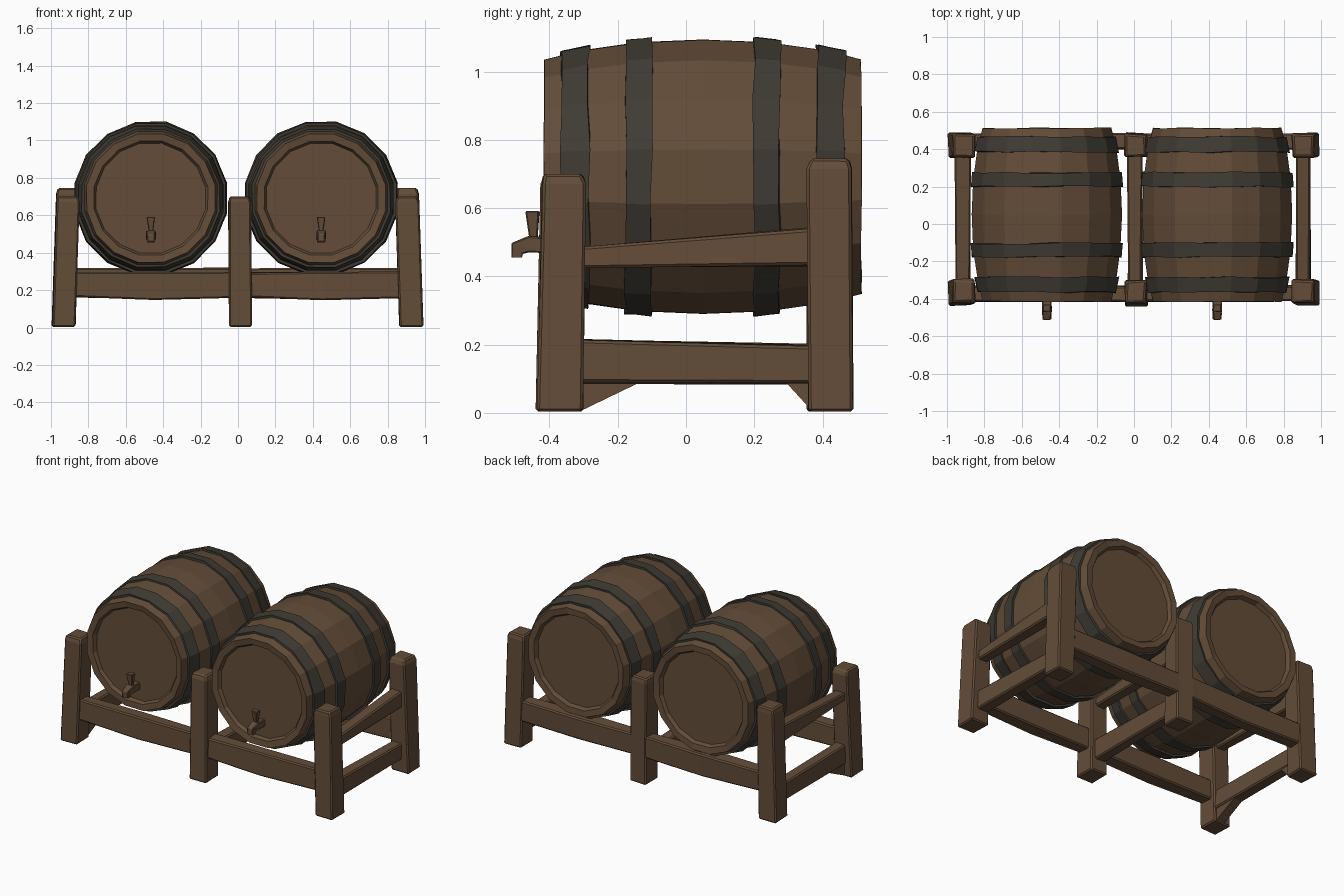
import bpy, bmesh, math, random
from mathutils import Vector

random.seed(4)
cube = bpy.data.objects.get("Cube")
if cube:
    bpy.data.objects.remove(cube, do_unlink=True)


def material(name, rgb):
    m = bpy.data.materials.new(name)
    m.use_nodes = True
    m.diffuse_color = (*rgb, 1)
    bsdf = m.node_tree.nodes["Principled BSDF"]
    bsdf.inputs["Base Color"].default_value = (*rgb, 1)
    bsdf.inputs["Roughness"].default_value = 0.9
    return m


WOOD = material("brown wood", (0.125, 0.073, 0.040))
IRON = material("dark iron", (0.050, 0.044, 0.034))
SIDES = 16


def jitter(amount):
    return random.uniform(-amount, amount)


def finish(name, bm, mat, bevel=0):
    bmesh.ops.recalc_face_normals(bm, faces=bm.faces)
    mesh = bpy.data.meshes.new(name)
    bm.to_mesh(mesh)
    bm.free()
    mesh.materials.append(mat)
    ob = bpy.data.objects.new(name, mesh)
    bpy.context.collection.objects.link(ob)
    if bevel:
        mod = ob.modifiers.new("worn edges", "BEVEL")
        mod.width = bevel
        mod.segments = 1
    return ob


def lathe(name, profile, mat, centre, closed=False, rough=0.0):
    """Turn (y, radius) points around the y axis."""
    bm = bmesh.new()
    cx, cz = centre
    rings = []
    for y, r in profile:
        ring = []
        for i in range(SIDES):
            a = 2 * math.pi * (i + 0.5) / SIDES
            rr = r + jitter(rough * 0.4)
            ring.append(bm.verts.new((cx + rr * math.cos(a), y + jitter(rough),
                                      cz + rr * math.sin(a))))
        rings.append(ring)
    pairs = list(zip(rings, rings[1:]))
    if closed:
        pairs.append((rings[-1], rings[0]))
    else:
        bm.faces.new(rings[0])
        bm.faces.new(rings[-1])
    for a, b in pairs:
        for i in range(SIDES):
            j = (i + 1) % SIDES
            bm.faces.new((a[i], a[j], b[j], b[i]))
    return finish(name, bm, mat)


def beam(name, sections, axis, rough=0.005, bevel=0.008):
    """Loft rectangles (centre, half sizes of the two other axes) along an axis."""
    bm = bmesh.new()
    u, v = [i for i in range(3) if i != axis]
    rings = []
    for centre, hu, hv in sections:
        ring = []
        for su, sv in ((-1, -1), (1, -1), (1, 1), (-1, 1)):
            p = Vector(centre)
            p[u] += su * hu + jitter(rough)
            p[v] += sv * hv + jitter(rough)
            ring.append(bm.verts.new(p))
        rings.append(ring)
    bm.faces.new(rings[0])
    bm.faces.new(rings[-1])
    for a, b in zip(rings, rings[1:]):
        for i in range(4):
            j = (i + 1) % 4
            bm.faces.new((a[i], a[j], b[j], b[i]))
    return finish(name, bm, WOOD, bevel)


# Barrels: bulging body with recessed heads
BODY = [(-.415, .35), (-.31, .376), (-.14, .401), (.05, .409),
        (.24, .401), (.42, .376), (.513, .35)]


def body_radius(y):
    for (y0, r0), (y1, r1) in zip(BODY, BODY[1:]):
        if y <= y1:
            return r0 + (r1 - r0) * (y - y0) / (y1 - y0)
    return BODY[-1][1]


HOOPS = {"front_hoop": (-.365, -.285), "front_middle_hoop": (-.177, -.103),
         "back_middle_hoop": (.2, .275), "back_hoop": (.385, .465)}

for side, x in (("right", -.466), ("left", .445)):
    centre = (x, .692)
    heads = [(-.388, .298), (-.41, .31)] + BODY + [(.508, .31), (.485, .298)]
    lathe(side + "_barrel", heads, WOOD, centre, rough=0.003)
    for hoop, (y0, y1) in HOOPS.items():
        r0, r1 = body_radius(y0), body_radius(y1)
        band = [(y0, r0 - .02), (y0, r0 + .013), (y1, r1 + .013), (y1, r1 - .02)]
        lathe(side + "_" + hoop, band, IRON, centre, closed=True, rough=0.006)

    # Tap: stem, down-turned spout and flared handle
    beam(side + "_tap_stem", [((x, -.38, .49), .022, .022),
                              ((x, -.46, .495), .026, .024),
                              ((x, -.512, .478), .02, .02)], 1, .002, .004)
    beam(side + "_tap_spout", [((x, -.496, .455), .02, .014),
                               ((x, -.49, .49), .024, .018)], 2, .002, 0)
    beam(side + "_tap_handle", [((x, -.447, .5), .01, .01),
                                ((x, -.45, .592), .022, .02)], 2, .002, .004)

# Posts: slightly splayed, the back row taller
for side, foot_x, top_x in (("right", -.932, -.91), ("middle", .012, .008),
                            ("left", .928, .905)):
    for row, foot_y, top_y, height in (("front", -.37, -.36, .70),
                                       ("back", .422, .42, .745)):
        if side == "middle" and row == "back":
            height = .70
        beam(f"{side}_{row}_post", [((foot_x, foot_y, .004), .062, .066),
                                    ((top_x, top_y, height - .03), .06, .063),
                                    ((top_x, top_y, height), .052, .056)], 2)

# Long rails across the front and back
for side, x0, x1 in (("right", -.9, 0), ("left", 0, .9)):
    mid = (x0 + x1) / 2
    for row, y, z in (("front", -.372, .228), ("back", .44, .25)):
        beam(f"{side}_{row}_rail", [((x0, y, z), .042, .066),
                                    ((mid, y, z - .006), .046, .074),
                                    ((x1, y, z + .002), .042, .068)], 0)

# Side rails: a level lower one and a sloping upper one on each frame
for side, x, z0, z1 in (("right", -.915, .525, .535), ("middle", .006, .47, .5),
                        ("left", .905, .455, .488)):
    beam(side + "_lower_rail", [((x, -.33, .15), .038, .064),
                                ((x, .4, .142), .036, .056)], 1)
    beam(side + "_upper_rail", [((x, -.33, z0), .036, .028),
                                ((x, .4, z1), .04, .056)], 1)

# Small wedges bracing the lower rail of one frame
for name, y0, y1 in (("front_wedge", -.31, -.14), ("back_wedge", .37, .295)):
    beam(name, [((-.915, y0, .05), .03, .045),
                ((-.915, y1, .093), .03, .006)], 1, 0, 0)
